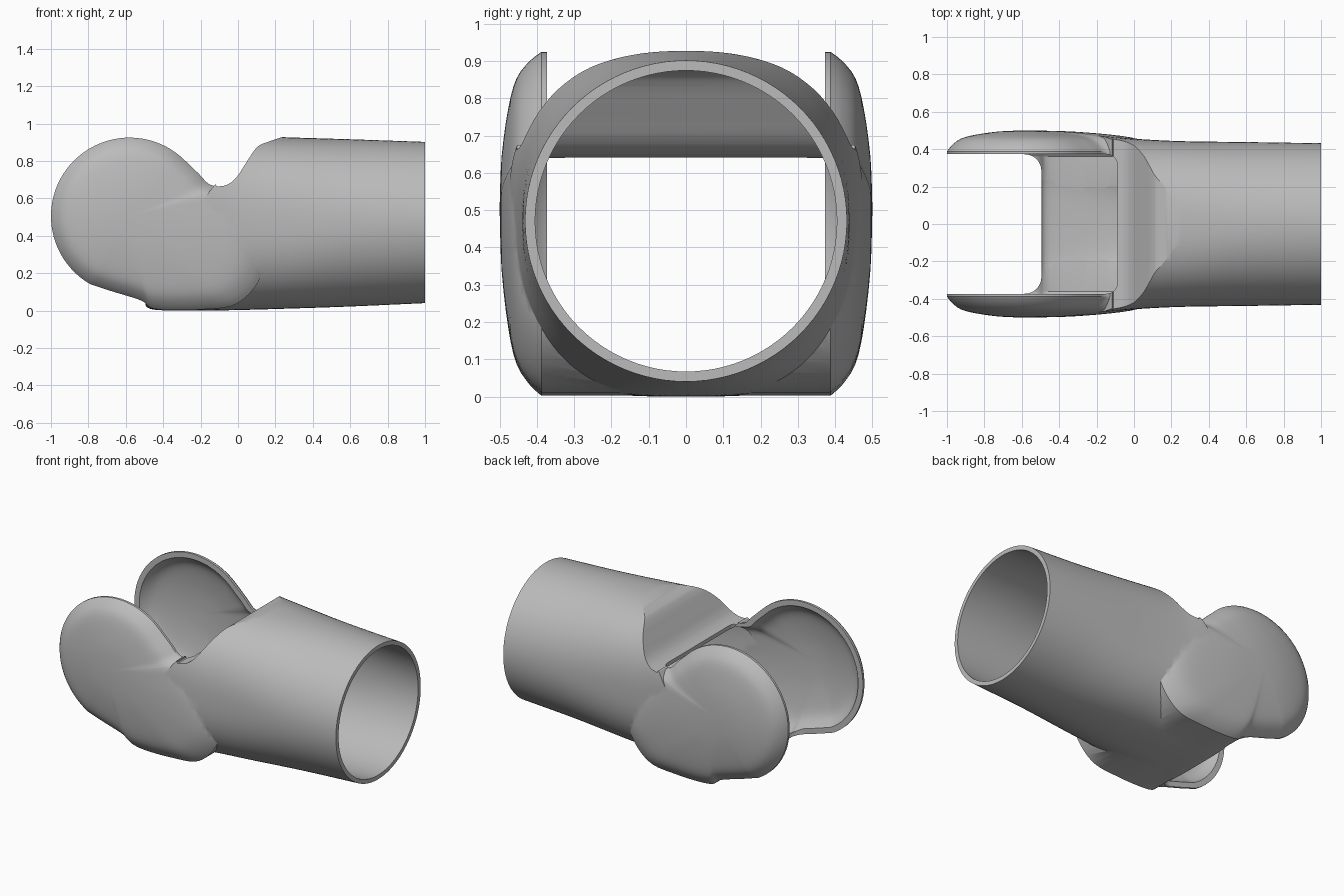
import bpy, bmesh, math

old = bpy.data.objects.get("Cube")
if old:
    bpy.data.objects.remove(old, do_unlink=True)

WALL = 0.027
EAR_X, EAR_Z, EAR_R = -0.58, 0.505, 0.42

grey = bpy.data.materials.new("plain grey")
grey.use_nodes = True
grey.diffuse_color = (0.5, 0.5, 0.5, 1)
grey.node_tree.nodes["Principled BSDF"].inputs["Base Color"].default_value = (0.5, 0.5, 0.5, 1)


def loft(name, rings):
    """Closed solid skinned through equal-length rings of points."""
    bm = bmesh.new()
    rows = [[bm.verts.new(p) for p in ring] for ring in rings]
    n = len(rows[0])
    for a, b in zip(rows, rows[1:]):
        for i in range(n):
            j = (i + 1) % n
            bm.faces.new((a[i], a[j], b[j], b[i]))
    bm.faces.new(rows[0])
    bm.faces.new(rows[-1])
    bmesh.ops.recalc_face_normals(bm, faces=bm.faces)
    mesh = bpy.data.meshes.new(name)
    bm.to_mesh(mesh)
    bm.free()
    mesh.materials.append(grey)
    ob = bpy.data.objects.new(name, mesh)
    bpy.context.collection.objects.link(ob)
    return ob


def combine(ob, other, operation):
    mod = ob.modifiers.new("combine", "BOOLEAN")
    mod.operation, mod.object, mod.solver = operation, other, "EXACT"
    bpy.context.view_layer.objects.active = ob
    bpy.ops.object.modifier_apply(modifier=mod.name)
    bpy.data.objects.remove(other, do_unlink=True)


def spline(points, steps):
    """Catmull-Rom curve through points of any dimension."""
    out = []
    for i in range(len(points) - 1):
        p = [points[max(0, min(len(points) - 1, i + k))] for k in (-1, 0, 1, 2)]
        for s in range(steps):
            t = s / steps
            out.append([0.5 * (2 * b + (c - a) * t + (2 * a - 5 * b + 4 * c - d) * t * t
                               + (3 * b - a - 3 * c + d) * t ** 3) for a, b, c, d in zip(*p)])
    return out + [list(points[-1])]


# Sleeve stations: x, half width, bottom, top, roundness exponent
SLEEVE = [(-0.5, 0.46, 0.04, 0.9, 4), (-0.45, 0.48, 0.005, 0.95, 4), (-0.2, 0.475, 0, 0.95, 3.1),
          (0, 0.456, 0.003, 0.94, 2.6), (0.25, 0.443, 0.01, 0.927, 2.4), (0.6, 0.438, 0.022, 0.916, 2.1),
          (1, 0.432, 0.04, 0.902, 2)]

# Sloping shoulder above the sleeve, as x and z
SHOULDER = [(-0.4, 0.25), (-0.15, 0.64), (-0.11, 0.662), (-0.06, 0.672), (-0.01, 0.71),
            (0.04, 0.785), (0.1, 0.872), (0.16, 0.902), (0.26, 0.935)]

# Side outline of the ears: round end, valley, then a tail hidden in the sleeve
arc = [(EAR_X + EAR_R * math.cos(a), EAR_Z + EAR_R * math.sin(a))
       for a in (math.radians(45 + 195 * i / 44) for i in range(45))]
tail = spline([arc[-1], (-0.68, 0.105), (-0.52, 0.055), (-0.44, 0.008), (-0.2, 0.006), (0, 0.04),
               (0.13, 0.2), (0.12, 0.4), (0, 0.6), (-0.06, 0.65), (-0.11, 0.662),
               (-0.16, 0.68), (-0.21, 0.732), arc[0]], 5)
OUTLINE = arc + tail[1:-1]

# Crown of the ears: outline scale against distance from the middle
CROWN = spline([(1, 0.388), (0.94, 0.42), (0.83, 0.455), (0.64, 0.477), (0.33, 0.495), (0.03, 0.5)], 3)


def body(inset):
    """Sleeve joined to the ears, shrunk all round by the inset."""
    rings = []
    for x, w, lo, hi, n in spline(SLEEVE, 6):
        w, h, mid = w - inset, (hi - lo) / 2 - inset, (hi + lo) / 2
        ring = []
        for i in range(96):
            c, s = math.cos(math.tau * i / 96), math.sin(math.tau * i / 96)
            ring.append((x, math.copysign(abs(c) ** (2 / n), c) * w,
                         mid + math.copysign(abs(s) ** (2 / n), s) * h))
        rings.append(ring)
    if inset:
        rings.append([(1.1, y, z) for x, y, z in rings[-1]])
    sleeve = loft("fork_sleeve", rings)

    # Trim the shoulder
    edge = [(x + inset * 0.7, z - inset * 0.8) for x, z in spline(SHOULDER, 4)]
    edge = [(-0.8, 0.2)] + edge + [(edge[-1][0], 1.3), (-0.8, 1.3)]
    trim = loft("trim", [[(x, y, z) for x, z in edge] for y in (-0.8, 0.8)])
    combine(sleeve, trim, "DIFFERENCE")

    # Add the crowned ears
    shrink = 1 - inset / EAR_R
    half = [(s * shrink, y - inset) for s, y in CROWN]
    levels = [(s, -y) for s, y in reversed(half)] + half
    ears = loft("ears", [[(EAR_X + (x - EAR_X) * s, y, EAR_Z + (z - EAR_Z) * s)
                          for x, z in OUTLINE] for s, y in levels])
    combine(sleeve, ears, "UNION")
    return sleeve


def slot(x0, x1, z0, z1, r):
    """Upright block with rounded corners, as wide as the gap between the ears."""
    ring = []
    for cx, cy, start in ((x1 - r, 0.373 - r, 0), (x0 + r, 0.373 - r, 90),
                          (x0 + r, r - 0.373, 180), (x1 - r, r - 0.373, 270)):
        for i in range(9):
            a = math.radians(start + 90 * i / 8)
            ring.append((cx + r * math.cos(a), cy + r * math.sin(a)))
    return loft("slot", [[(x, y, z) for x, y in ring] for z in (z0, z1)])


# Hollow the body, then open the gap between the ears
fork = body(0)
combine(fork, body(WALL), "DIFFERENCE")
combine(fork, slot(-1.3, -0.495, -0.3, 1.3, 0.09), "DIFFERENCE")
combine(fork, slot(-0.85, -0.088, 0.3, 1.3, 0.06), "DIFFERENCE")

bpy.ops.object.select_all(action="DESELECT")
fork.select_set(True)
bpy.context.view_layer.objects.active = fork
bpy.ops.object.shade_smooth_by_angle(angle=math.radians(28))
